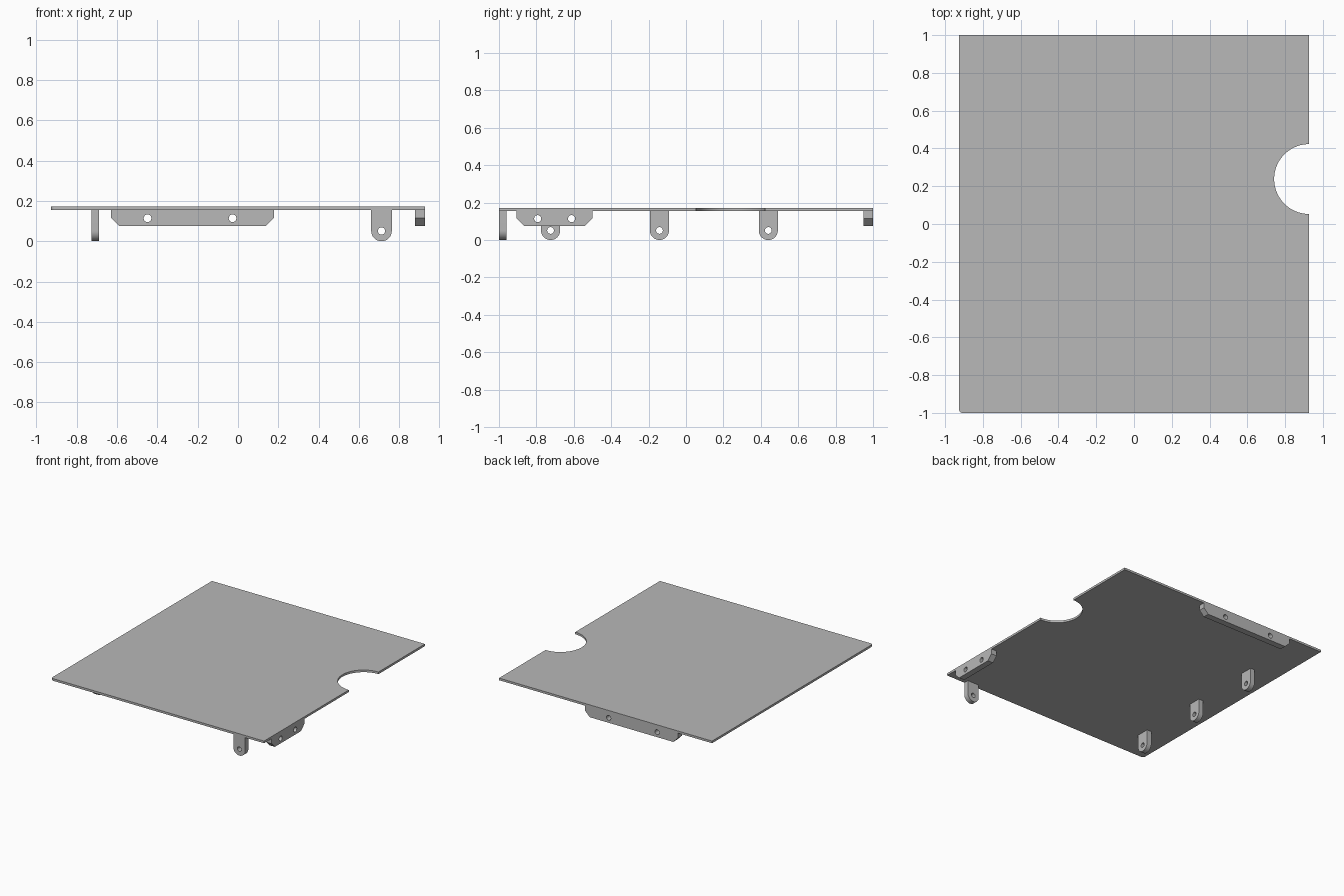
import bpy
import bmesh
from math import cos, sin, pi, radians
from mathutils import Vector

default = bpy.data.objects.get("Cube")
if default:
    bpy.data.objects.remove(default)

# Single grey finish
GREY = (0.48, 0.48, 0.48, 1)
grey = bpy.data.materials.new("plain grey")
grey.use_nodes = True
grey.diffuse_color = GREY
grey.node_tree.nodes["Principled BSDF"].inputs["Base Color"].default_value = GREY

HALF_X, HALF_Y = 0.927, 1.0
UNDERSIDE, TOP = 0.155, 0.172
X, Y, Z = Vector((1, 0, 0)), Vector((0, 1, 0)), Vector((0, 0, 1))


def arc(cu, cv, r, start, end, steps):
    """Points along an arc, angles in degrees."""
    angles = [radians(start + (end - start) * i / steps) for i in range(steps + 1)]
    return [(cu + r * cos(a), cv + r * sin(a)) for a in angles]


def sheet_part(name, outline, holes, u, v, origin, depth):
    """Fill an outline with round holes in the u-v plane and extrude it by depth."""
    bm = bmesh.new()
    loops = [outline] + [arc(cu, cv, r, 0, 360, 32)[:-1] for cu, cv, r in holes]
    edges = []
    for loop in loops:
        verts = [bm.verts.new(origin + u * a + v * b) for a, b in loop]
        edges += [bm.edges.new((p, q)) for p, q in zip(verts, verts[1:] + verts[:1])]
    bmesh.ops.triangle_fill(bm, edges=edges, use_beauty=True)
    result = bmesh.ops.extrude_face_region(bm, geom=bm.faces[:])
    moved = [g for g in result["geom"] if isinstance(g, bmesh.types.BMVert)]
    bmesh.ops.translate(bm, verts=moved, vec=depth)
    bmesh.ops.recalc_face_normals(bm, faces=bm.faces[:])
    mesh = bpy.data.meshes.new(name)
    bm.to_mesh(mesh)
    bm.free()
    mesh.materials.append(grey)
    obj = bpy.data.objects.new(name, mesh)
    bpy.context.collection.objects.link(obj)
    parts.append(obj)


def tab(name, centre, u, origin, depth):
    """Hanging lug with a rounded end and one hole."""
    r = 0.051
    outline = [(centre + r, UNDERSIDE)] + arc(centre, r, r, 0, -180, 24)
    outline.append((centre - r, UNDERSIDE))
    sheet_part(name, outline, [(centre, r, 0.018)], u, Z, origin, depth)


def bracket(name, a, b, holes, u, origin, depth):
    """Long flange with chamfered lower corners and a row of holes."""
    low, cut = 0.075, 0.04
    outline = [(a, UNDERSIDE), (a, low + cut), (a + cut, low),
               (b - cut, low), (b, low + cut), (b, UNDERSIDE)]
    sheet_part(name, outline, [(h, 0.114, 0.019) for h in holes], u, Z, origin, depth)


parts = []

# Flat panel with a half-round notch and one softened corner
panel = [(HALF_X, -HALF_Y)]
panel += arc(HALF_X, 0.238, 0.185, 270, 90, 48)
panel += [(HALF_X, HALF_Y), (-HALF_X, HALF_Y)]
panel += arc(-HALF_X + 0.02, -HALF_Y + 0.02, 0.02, 180, 270, 8)
sheet_part("panel", panel, [], X, Y, Z * UNDERSIDE, Z * (TOP - UNDERSIDE))

# Row of lugs along one side, plus one at the front edge
for label, y in (("front", -0.724), ("middle", -0.142), ("rear", 0.44)):
    tab(label + "_side_tab", y, Y, X * -0.728, X * 0.039)
tab("front_edge_tab", 0.712, X, Y * -HALF_Y, Y * 0.039)

# Flanges along the rear and notched edges
bracket("rear_bracket", -0.629, 0.178, (-0.449, -0.027), X, Y * 0.95, Y * 0.05)
bracket("side_bracket", -0.905, -0.5, (-0.793, -0.612), Y, X * (HALF_X - 0.048), X * 0.048)

# Smooth the curved walls, keep the sheet edges crisp
bpy.ops.object.select_all(action="DESELECT")
for obj in parts:
    obj.select_set(True)
bpy.context.view_layer.objects.active = parts[0]
bpy.ops.object.shade_smooth_by_angle(angle=radians(30))
